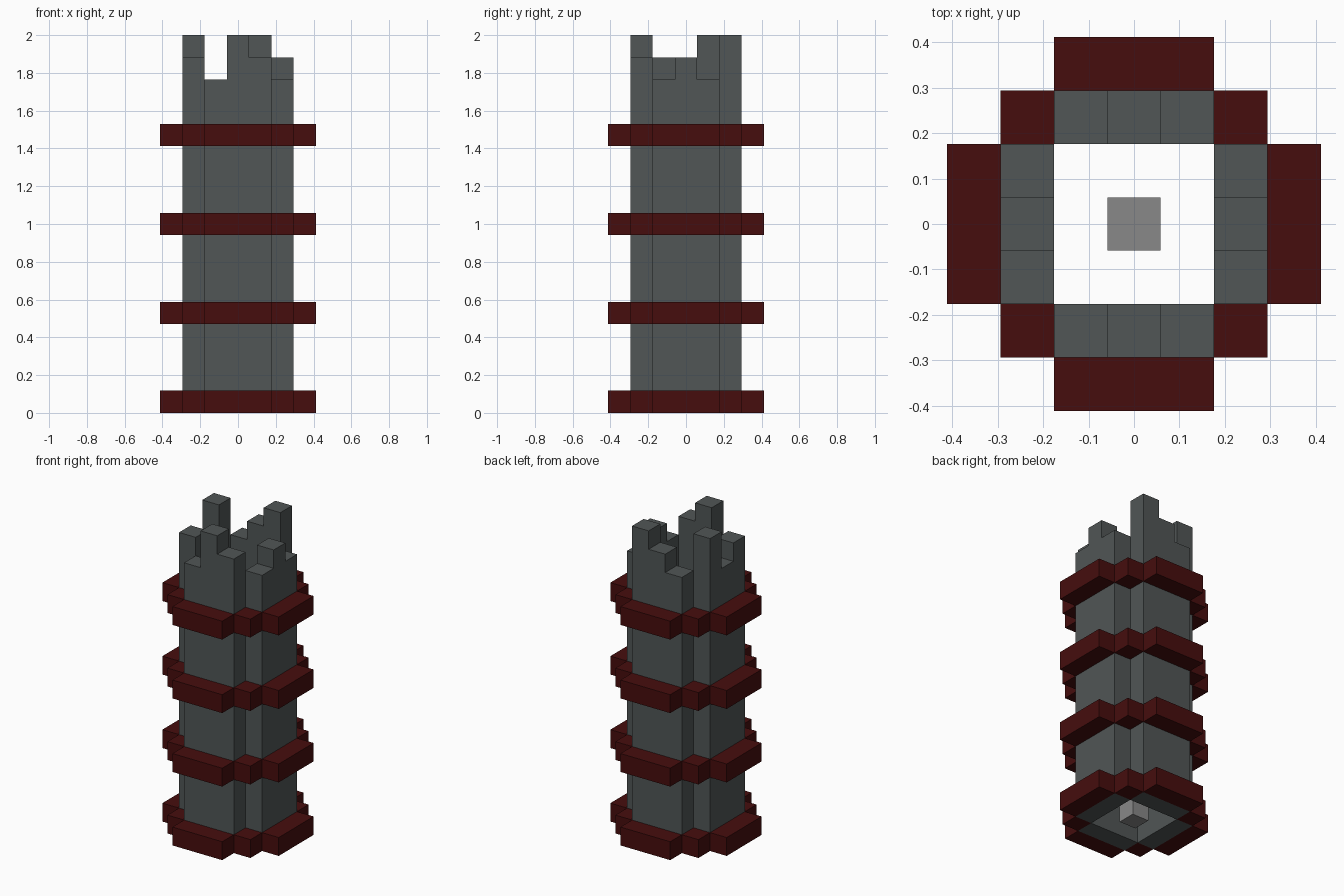
import bpy, bmesh
from math import pi
from mathutils import Matrix, Vector

if "Cube" in bpy.data.objects:
    bpy.data.objects.remove(bpy.data.objects["Cube"], do_unlink=True)

U = 2 / 17  # edge of one block


def material(name, colour):
    mat = bpy.data.materials.new(name)
    mat.use_nodes = True
    mat.diffuse_color = (*colour, 1)
    mat.node_tree.nodes["Principled BSDF"].inputs["Base Color"].default_value = (*colour, 1)
    return mat


stone = material("dark grey stone", (0.082, 0.093, 0.093))
brick = material("dark red brick", (0.061, 0.004, 0.004))
pale = material("light grey stone", (0.246, 0.246, 0.246))


def finish(name, bm, mat):
    bmesh.ops.recalc_face_normals(bm, faces=bm.faces)
    mesh = bpy.data.meshes.new(name)
    bm.to_mesh(mesh)
    bm.free()
    mesh.materials.append(mat)
    obj = bpy.data.objects.new(name, mesh)
    bpy.context.collection.objects.link(obj)
    return obj


def add_box(bm, centre, size, turn=0):
    """Add a box, sized in blocks, turned about the tower axis."""
    m = (Matrix.Rotation(turn, 4, "Z") @ Matrix.Translation(Vector(centre) * U)
         @ Matrix.Diagonal((*(s * U for s in size), 1)))
    bmesh.ops.create_cube(bm, size=1, matrix=m)


def wall(name, heights, turn):
    """Extrude a stepped battlement outline; heights run left to right seen from outside."""
    outline = [(-1.5, 0)]
    for k, h in enumerate(heights):
        for p in ((k - 1.5, h), (k - 0.5, h)):
            if p != outline[-1]:
                outline.append(p)
    outline.append((1.5, 0))
    bm = bmesh.new()
    face = bm.faces.new([bm.verts.new((x * U, -2.5 * U, z * U)) for x, z in outline])
    out = bmesh.ops.extrude_face_region(bm, geom=[face])
    moved = [v for v in out["geom"] if isinstance(v, bmesh.types.BMVert)]
    bmesh.ops.translate(bm, verts=moved, vec=(0, U, 0))
    bmesh.ops.rotate(bm, verts=bm.verts, matrix=Matrix.Rotation(turn, 3, "Z"))
    return finish(name, bm, stone)


# Four hollow tower walls with ruined battlements
wall("front_wall", (15, 17, 16), 0)
wall("left_wall", (15, 16, 15), pi / 2)
wall("back_wall", (17, 16, 15), pi)
wall("right_wall", (17, 15, 16), -pi / 2)

# Brick bands: a bar on every side and a block in every corner
for n, level in enumerate((0, 4, 8, 12), 1):
    bm = bmesh.new()
    for q in range(4):
        add_box(bm, (0, -3, level + 0.5), (3, 1, 1), q * pi / 2)
        add_box(bm, (2, -2, level + 0.5), (1, 1, 1), q * pi / 2)
    finish(f"brick_band_{n}", bm, brick)

# Single block on the ground inside the tower
bm = bmesh.new()
add_box(bm, (0, 0, 0.5), (1, 1, 1))
finish("centre_block", bm, pale)
